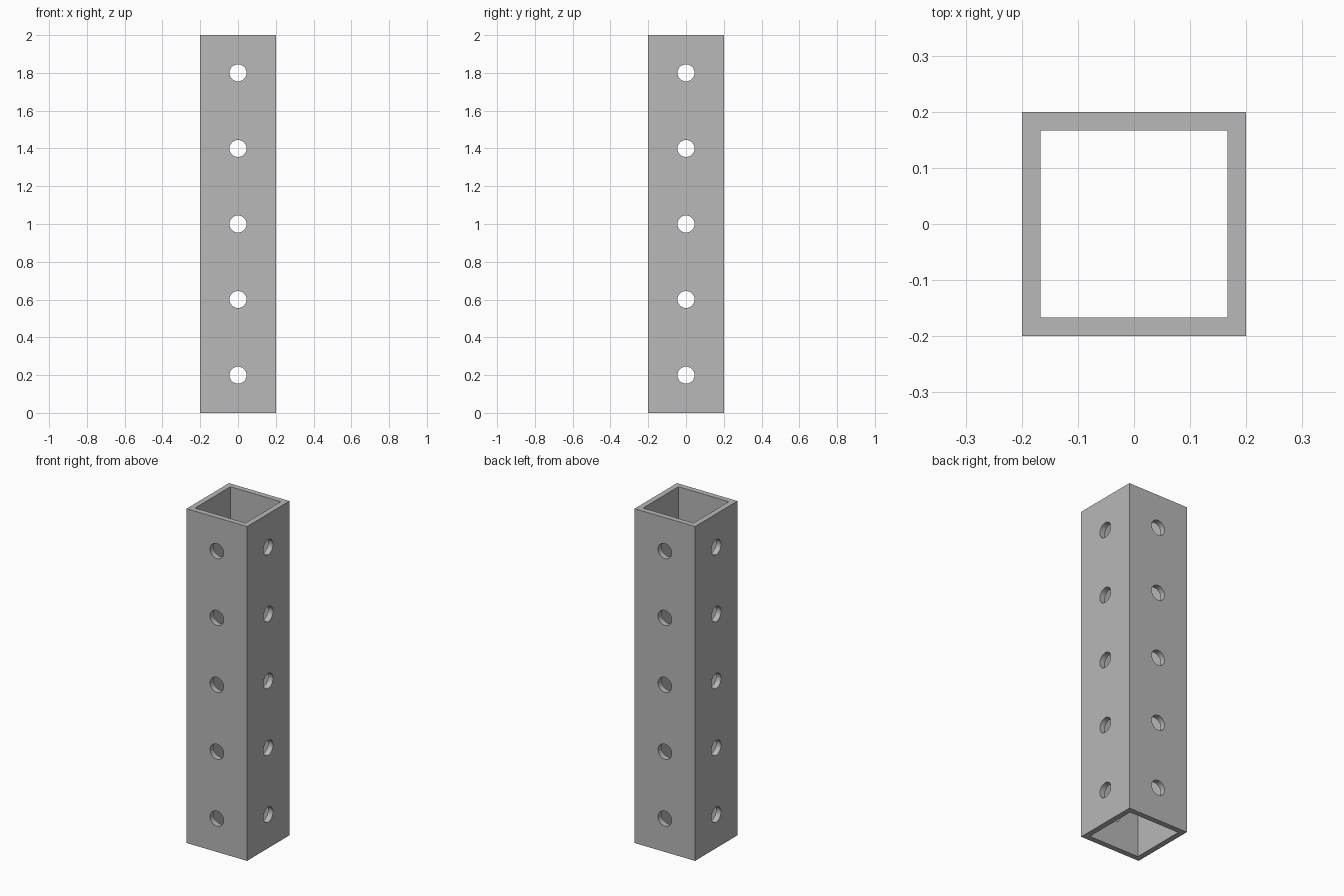
import bpy
import bmesh
import math
from mathutils import Matrix, Vector

HEIGHT = 2.0
OUTER = 0.2
INNER = 0.167
HOLE_RADIUS = 0.045
HOLE_HEIGHTS = [0.2 + 0.4 * i for i in range(5)]

default_cube = bpy.data.objects.get("Cube")
if default_cube:
    bpy.data.objects.remove(default_cube, do_unlink=True)

# Plain grey metal
grey = bpy.data.materials.new("grey metal")
grey.use_nodes = True
color = (0.48, 0.48, 0.48, 1.0)
grey.diffuse_color = color
grey.node_tree.nodes["Principled BSDF"].inputs["Base Color"].default_value = color


def add_object(name, bm):
    bmesh.ops.recalc_face_normals(bm, faces=bm.faces)
    mesh = bpy.data.meshes.new(name)
    bm.to_mesh(mesh)
    bm.free()
    mesh.materials.append(grey)
    obj = bpy.data.objects.new(name, mesh)
    bpy.context.collection.objects.link(obj)
    return obj


# Square tube: outer and inner rings bridged into walls and end rims
bm = bmesh.new()
corners = [(-1, -1), (1, -1), (1, 1), (-1, 1)]
rings = [[bm.verts.new((x * r, y * r, z)) for x, y in corners]
         for r, z in ((OUTER, 0), (OUTER, HEIGHT), (INNER, HEIGHT), (INNER, 0))]
for ring, following in zip(rings, rings[1:] + rings[:1]):
    for i in range(4):
        j = (i + 1) % 4
        bm.faces.new((ring[i], ring[j], following[j], following[i]))
tube = add_object("square_tube", bm)

# Short cutters through each wall at every hole height
bm = bmesh.new()
for side in range(4):
    turn = Matrix.Rotation(side * math.pi / 2, 4, "Z")
    for z in HOLE_HEIGHTS:
        place = turn @ Matrix.Translation(Vector((0, -(OUTER + INNER) / 2, z)))
        bmesh.ops.create_cone(
            bm, cap_ends=True, segments=48, radius1=HOLE_RADIUS,
            radius2=HOLE_RADIUS, depth=0.1,
            matrix=place @ Matrix.Rotation(math.pi / 2, 4, "X"))
cutter = add_object("hole_cutter", bm)
cutter.hide_render = True

# Drill the holes, then discard the cutter
drill = tube.modifiers.new("holes", "BOOLEAN")
drill.operation = "DIFFERENCE"
drill.solver = "EXACT"
drill.object = cutter
bpy.ops.object.select_all(action="DESELECT")
tube.select_set(True)
bpy.context.view_layer.objects.active = tube
bpy.ops.object.modifier_apply(modifier=drill.name)
bpy.data.objects.remove(cutter, do_unlink=True)

# Smooth round bores with crisp edges
bpy.ops.object.shade_smooth_by_angle(angle=math.radians(30))
